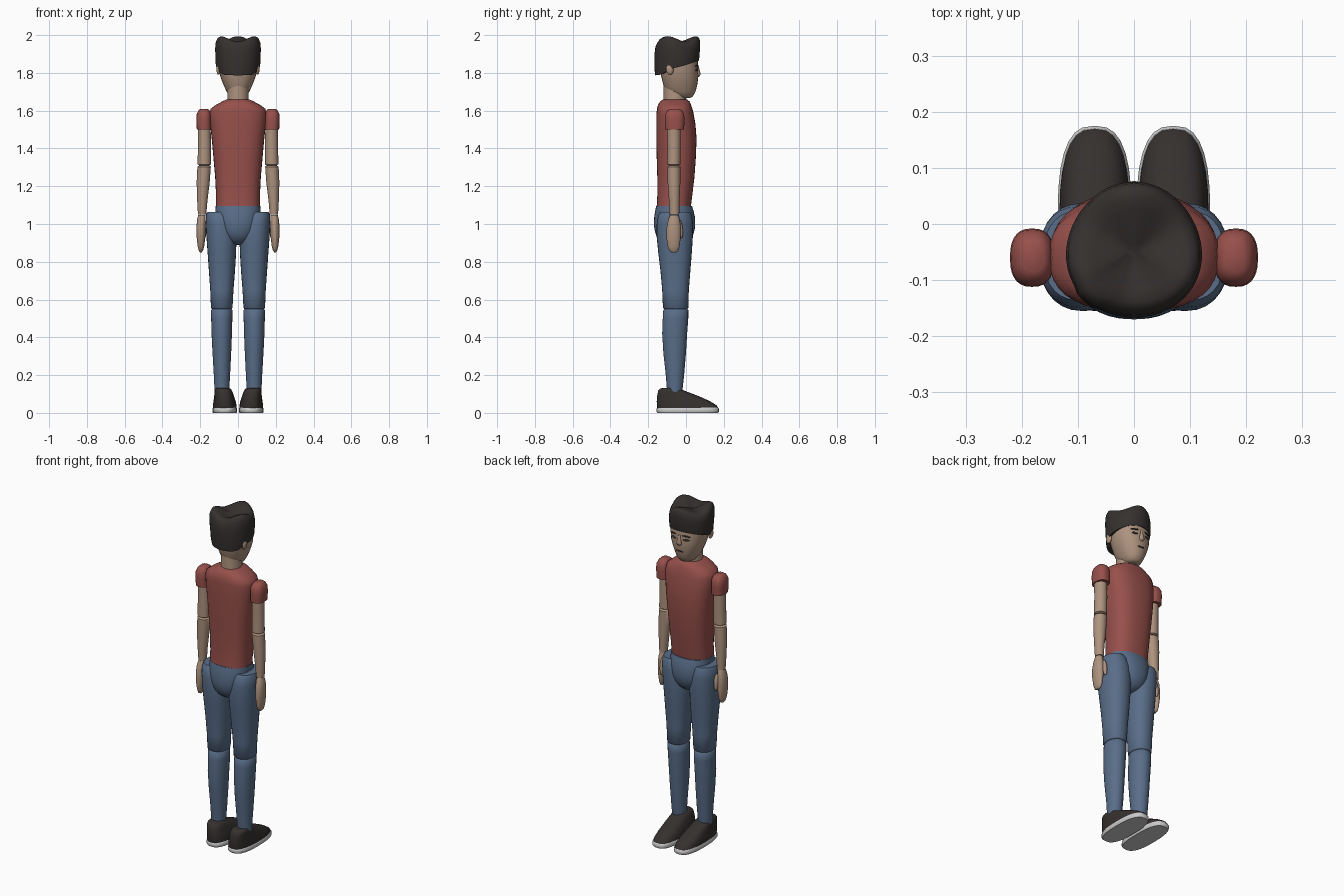
import bpy, bmesh, math
from mathutils import Vector


def material(name, rgb):
    m = bpy.data.materials.new(name)
    m.diffuse_color = (*rgb, 1)
    return m


SKIN = material("skin", (0.42, 0.29, 0.21))
SHIRT = material("red_cloth", (0.31, 0.08, 0.07))
JEANS = material("denim", (0.10, 0.155, 0.25))
DARK = material("charcoal", (0.035, 0.03, 0.028))
SOLE = material("rubber", (0.6, 0.6, 0.58))


def finish(name, bm, mat, angle=50):
    bmesh.ops.recalc_face_normals(bm, faces=bm.faces)
    me = bpy.data.meshes.new(name)
    bm.to_mesh(me)
    bm.free()
    ob = bpy.data.objects.new(name, me)
    bpy.context.collection.objects.link(ob)
    me.materials.append(mat)
    bpy.ops.object.select_all(action='DESELECT')
    ob.select_set(True)
    bpy.context.view_layer.objects.active = ob
    bpy.ops.object.shade_smooth_by_angle(angle=math.radians(angle))
    return ob


def skin_rings(bm, rings):
    rows = [[bm.verts.new(p) for p in r] for r in rings]
    n = len(rows[0])
    for a, b in zip(rows, rows[1:]):
        for i in range(n):
            j = (i + 1) % n
            bm.faces.new((a[i], a[j], b[j], b[i]))
    bm.faces.new(rows[0][::-1])
    bm.faces.new(rows[-1])


def loft(name, rings, mat, s=1, power=2.0, n=28, angle=50):
    """Rings are (z, x min, x max, y min, y max); s mirrors in x."""
    pts = []
    for z, x0, x1, y0, y1 in rings:
        ring = []
        for i in range(n):
            t = 2 * math.pi * i / n
            c, d = math.cos(t), math.sin(t)
            c = math.copysign(abs(c) ** (2 / power), c)
            d = math.copysign(abs(d) ** (2 / power), d)
            ring.append((s * ((x0 + x1) / 2 + c * (x1 - x0) / 2),
                         (y0 + y1) / 2 + d * (y1 - y0) / 2, z))
        pts.append(ring)
    bm = bmesh.new()
    skin_rings(bm, pts)
    return finish(name, bm, mat, angle)


def blob(name, loc, size, mat, tilt=(0, 0, 0)):
    bm = bmesh.new()
    bmesh.ops.create_uvsphere(bm, u_segments=16, v_segments=10, radius=1)
    bmesh.ops.scale(bm, vec=size, verts=bm.verts)
    ob = finish(name, bm, mat)
    ob.location, ob.rotation_euler = loc, tilt
    return ob


def centred(rows):
    return [(z, -w, w, a, b) for z, w, a, b in rows]


# torso and hips
loft("shirt", centred([
    (1.09, .105, -.145, .015), (1.095, .116, -.155, .026), (1.15, .116, -.152, .033),
    (1.25, .121, -.152, .045), (1.35, .13, -.155, .052), (1.45, .139, -.157, .056),
    (1.53, .148, -.157, .05), (1.585, .151, -.156, .04), (1.61, .145, -.154, .034),
    (1.63, .118, -.148, .027), (1.648, .085, -.138, .02), (1.66, .06, -.12, .004)]),
    SHIRT, power=2.5, n=36)
loft("hips", centred([
    (.89, .02, -.09, -.03), (.897, .045, -.12, 0), (.915, .07, -.143, .022),
    (.94, .09, -.158, .037), (.97, .105, -.167, .046), (1.0, .114, -.17, .049),
    (1.04, .12, -.168, .047), (1.07, .12, -.163, .04), (1.095, .118, -.158, .032)]),
    JEANS, power=2.3, n=36)

# neck and head
loft("neck", centred([(1.62, .06, -.12, .005), (1.66, .056, -.118, 0), (1.74, .056, -.118, 0)]), SKIN)
loft("head", centred([
    (1.667, .028, -.04, .022), (1.675, .044, -.075, .036), (1.70, .06, -.105, .05),
    (1.73, .074, -.118, .058), (1.76, .086, -.126, .063), (1.79, .096, -.133, .065),
    (1.83, .102, -.138, .063), (1.87, .104, -.138, .063), (1.91, .095, -.125, .05),
    (1.94, .07, -.1, .02)]), SKIN, power=2.2)
loft("nose", centred([(1.777, .006, .05, .066), (1.785, .016, .05, .074), (1.795, .015, .05, .077),
                      (1.815, .010, .05, .072), (1.84, .007, .05, .066)]), SKIN, n=12)
blob("mouth", (0, .0595, 1.742), (.026, .003, .004), DARK)

# hair: scalloped cap with a dipped crown
def hairline(y):
    keys = [(-.2, 1.785), (-.14, 1.79), (-.09, 1.82), (0, 1.84), (.06, 1.858), (.1, 1.87)]
    for (a, za), (b, zb) in zip(keys, keys[1:]):
        if y <= b:
            return za + (zb - za) * (y - a) / (b - a)


rings = []
for k, (r, h) in enumerate([(.8, 0.02), (.95, 0), (.975, .12), (.99, .4), (1, .65), (.97, .85), (.9, .96),
                            (.78, 1), (.6, .97), (.35, .9), (.1, .85)]):
    ring = []
    for i in range(48):
        t = 2 * math.pi * i / 48
        lobes = math.cos(3 * (t - math.pi / 2))
        R = r * (1 + .03 * lobes * h + (.05 * h if i in (29, 30, 31) else 0))
        x, y = .121 * R * math.cos(t), -.048 + .121 * R * math.sin(t)
        low, top = hairline(-.048 + .125 * math.sin(t)), 1.98 + .018 * lobes * min(1, r)
        ring.append((x, y, low + (top - low) * h))
    rings.append(ring)
bm = bmesh.new()
skin_rings(bm, rings)
finish("hair", bm, DARK, 70)

for s, side in ((-1, "left"), (1, "right")):
    # face details
    blob(side + "_ear", (s * .103, -.085, 1.82), (.011, .02, .03), SKIN)
    blob(side + "_eye", (s * .04, .0565, 1.815), (.018, .005, .006), DARK, (0, 0, -s * .35))
    blob(side + "_eyebrow", (s * .043, .0565, 1.838), (.024, .005, .004), DARK, (0, s * .1, -s * .35))

    # arm
    loft(side + "_sleeve", [
        (1.5, .148, .21, -.1, -.02), (1.5, .142, .218, -.11, -.01), (1.55, .142, .221, -.112, -.008),
        (1.58, .143, .219, -.11, -.01), (1.6, .15, .21, -.1, -.02), (1.61, .16, .2, -.085, -.035)],
        SHIRT, s, 2.5)
    loft(side + "_upper_arm", [
        (1.311, .15, .206, -.09, -.038), (1.316, .144, .214, -.099, -.03),
        (1.42, .143, .212, -.098, -.029), (1.52, .145, .212, -.1, -.028)], SKIN, s)
    loft(side + "_forearm", [
        (1.05, .168, .212, -.086, -.036), (1.12, .162, .216, -.09, -.034), (1.22, .15, .219, -.097, -.03),
        (1.303, .144, .215, -.099, -.03), (1.309, .15, .206, -.09, -.038)], SKIN, s)
    loft(side + "_hand", [
        (.85, .192, .202, -.076, -.054), (.857, .186, .207, -.088, -.042), (.88, .179, .213, -.097, -.034),
        (.93, .173, .219, -.104, -.028), (.98, .171, .22, -.103, -.028), (1.02, .171, .217, -.095, -.032),
        (1.048, .171, .211, -.084, -.04)], SKIN, s)
    blob(side + "_thumb", (s * .178, -.03, .975), (.013, .013, .05), SKIN, (.12, 0, 0))

    # leg
    loft(side + "_thigh", [
        (.55, .034, .138, -.115, .006), (.556, .029, .143, -.122, .012), (.65, .024, .147, -.126, .015),
        (.75, .016, .154, -.135, .023), (.85, .01, .161, -.147, .031), (.93, .008, .167, -.155, .036),
        (1.0, .015, .17, -.155, .037), (1.045, .03, .17, -.148, .031), (1.063, .045, .162, -.135, .022)],
        JEANS, s, 2.2)
    loft(side + "_shin", [
        (.11, .047, .124, -.1, -.02), (.2, .042, .128, -.107, -.01), (.32, .036, .135, -.12, 0),
        (.42, .032, .14, -.126, .006), (.5, .03, .142, -.123, .012), (.545, .03, .142, -.12, .012),
        (.551, .036, .136, -.113, .005)], JEANS, s)

    # shoe
    loft(side + "_sole", [(0, .008, .132, -.15, .17), (.006, .004, .136, -.155, .175),
                          (.022, .004, .136, -.155, .175), (.028, .008, .132, -.15, .17)], SOLE, s, 2.7)
    loft(side + "_shoe", [
        (.024, .007, .133, -.152, .172), (.04, .008, .133, -.154, .162), (.06, .012, .13, -.155, .13),
        (.08, .018, .127, -.154, .088), (.1, .025, .125, -.151, .038), (.118, .032, .123, -.147, -.01),
        (.128, .04, .12, -.137, -.032), (.133, .05, .112, -.12, -.05)], DARK, s, 2.6)
